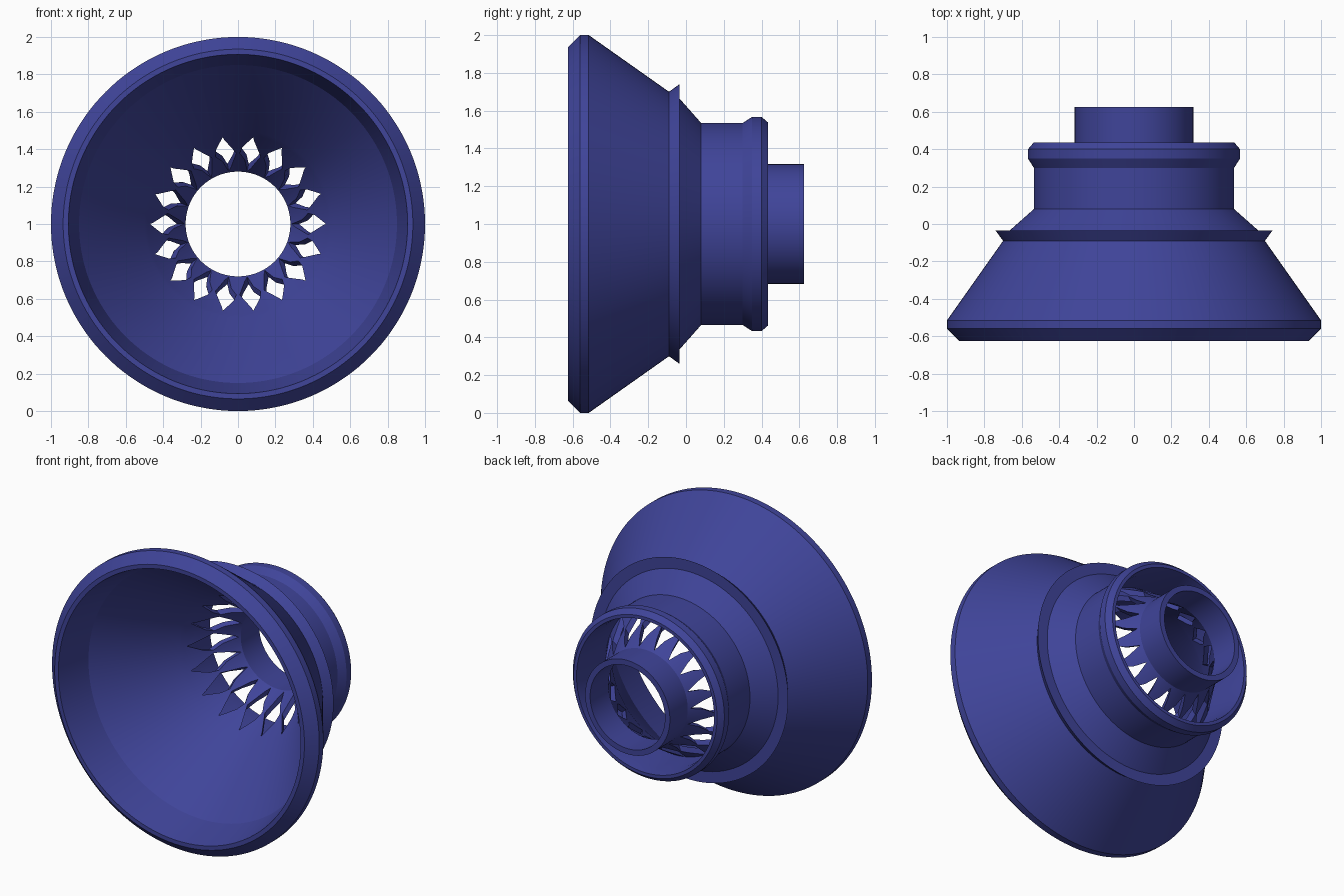
import bpy, bmesh, math

if "Cube" in bpy.data.objects:
    bpy.data.objects.remove(bpy.data.objects["Cube"])

SEGMENTS = 144
SLOTS = 18

blue = bpy.data.materials.new("deep blue")
blue.diffuse_color = (0.050, 0.058, 0.320, 1.0)
blue.use_nodes = True
blue.node_tree.nodes["Principled BSDF"].inputs["Base Color"].default_value = blue.diffuse_color


def ring_point(r, y, a):
    """Point at radius r and angle a around the horizontal axis at z = 1."""
    return (r * math.cos(a), y, 1.0 + r * math.sin(a))


def make_object(name, bm):
    bmesh.ops.recalc_face_normals(bm, faces=bm.faces)
    mesh = bpy.data.meshes.new(name)
    bm.to_mesh(mesh)
    bm.free()
    obj = bpy.data.objects.new(name, mesh)
    bpy.context.collection.objects.link(obj)
    mesh.materials.append(blue)
    return obj


def lathe(name, profile):
    """Spin a closed (radius, y) profile around the axis."""
    bm = bmesh.new()
    rings = [[bm.verts.new(ring_point(r, y, 2 * math.pi * i / SEGMENTS))
              for r, y in profile] for i in range(SEGMENTS)]
    n = len(profile)
    for i in range(SEGMENTS):
        a, b = rings[i], rings[(i + 1) % SEGMENTS]
        for k in range(n):
            m = (k + 1) % n
            bm.faces.new((a[k], a[m], b[m], b[k]))
    return make_object(name, bm)


# Thin-walled funnel, collar, rear barrel, inner cone and spout
profile = [
    # outside, front to back
    (0.935, -0.625), (1.0, -0.56), (1.0, -0.515), (0.70, -0.09),
    (0.74, -0.035), (0.665, -0.035), (0.535, 0.08), (0.535, 0.30),
    (0.567, 0.35), (0.567, 0.40), (0.537, 0.435),
    # rear cavity
    (0.515, 0.435), (0.505, 0.35), (0.505, 0.137),
    # spout
    (0.317, 0.435), (0.317, 0.625), (0.28, 0.625), (0.28, 0.43),
    # inside, back to front
    (0.482, 0.11), (0.50, 0.08), (0.85, -0.385), (0.907, -0.625),
]
funnel = lathe("funnel_body", profile)

# Tapered diamond cutters around the inner cone
bm = bmesh.new()
for s in range(SLOTS):
    a = 2 * math.pi * s / SLOTS
    ends = [[bm.verts.new(ring_point(r, y, a + da))
             for da, y in ((0, 0.128), (0.150, 0.274), (0, 0.42), (-0.150, 0.274))]
            for r in (0.25, 0.503)]
    bm.faces.new(ends[0])
    bm.faces.new(ends[1])
    for k in range(4):
        m = (k + 1) % 4
        bm.faces.new((ends[0][k], ends[0][m], ends[1][m], ends[1][k]))
cutter = make_object("slot_cutter", bm)
cutter.hide_render = True

# Cut the slots and bake the result
mod = funnel.modifiers.new("slots", "BOOLEAN")
mod.operation = "DIFFERENCE"
mod.solver = "EXACT"
mod.object = cutter
depsgraph = bpy.context.evaluated_depsgraph_get()
funnel_mesh = bpy.data.meshes.new_from_object(funnel.evaluated_get(depsgraph))
funnel.modifiers.clear()
funnel.data = funnel_mesh
bpy.data.objects.remove(cutter)

# Smooth round surfaces, crisp edges
bpy.ops.object.select_all(action="DESELECT")
funnel.select_set(True)
bpy.context.view_layer.objects.active = funnel
bpy.ops.object.shade_smooth_by_angle(angle=math.radians(18))
